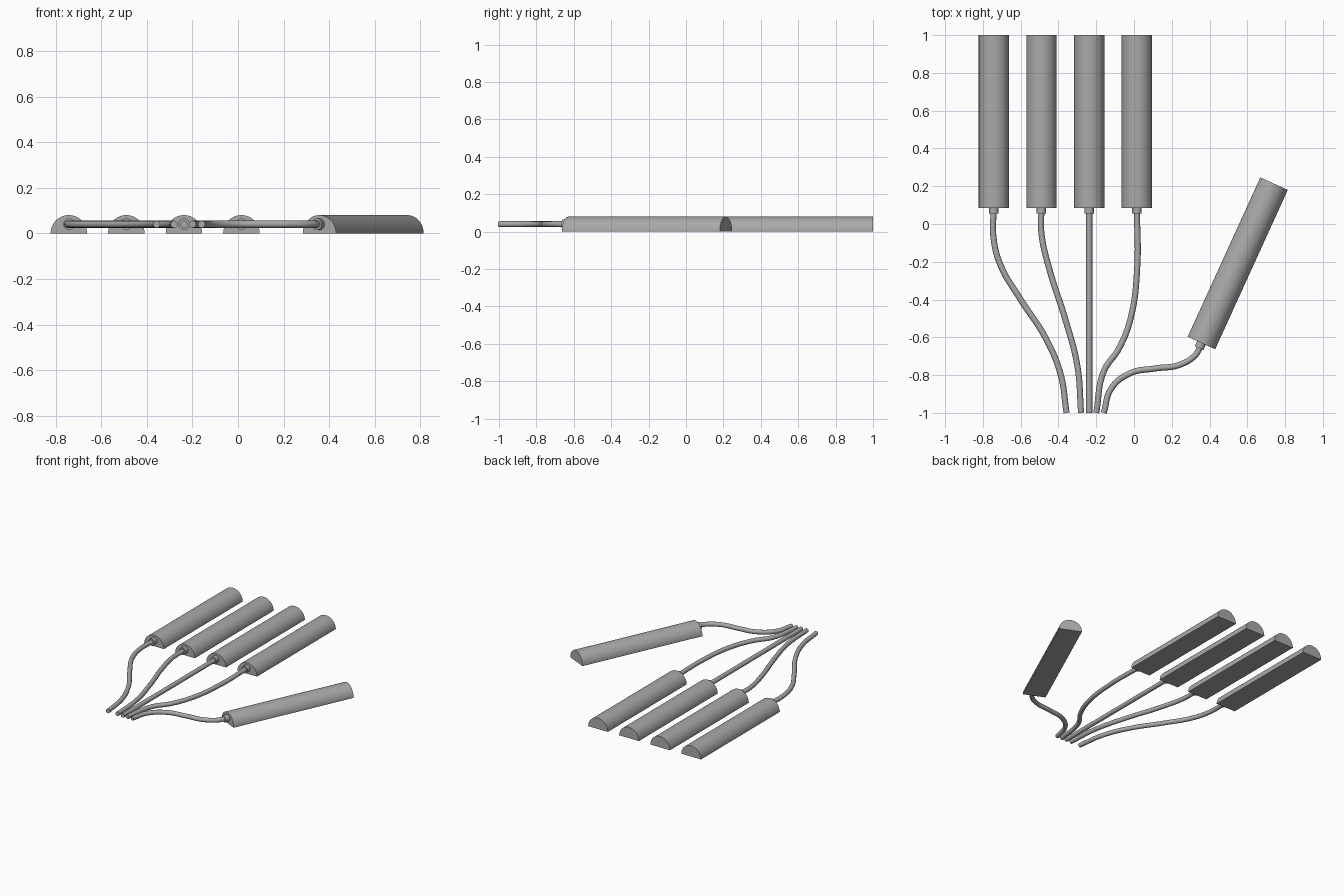
import bpy, bmesh
from math import pi, sin, cos, radians
from mathutils import Matrix, Vector

if "Cube" in bpy.data.objects:
    bpy.data.objects.remove(bpy.data.objects["Cube"])

grey = bpy.data.materials.new("matte grey")
grey.use_nodes = True
grey.diffuse_color = (0.4, 0.4, 0.4, 1)
grey.node_tree.nodes["Principled BSDF"].inputs["Base Color"].default_value = grey.diffuse_color

RADIUS = 0.08      # half-round bar
WIRE_Z = 0.04      # height of the wire centre line
WIRE_RADIUS = 0.016


def finish(obj):
    obj.data.materials.append(grey)
    bpy.ops.object.select_all(action="DESELECT")
    obj.select_set(True)
    bpy.context.view_layer.objects.active = obj
    if obj.type == "CURVE":
        bpy.ops.object.convert(target="MESH")
    bpy.ops.object.shade_smooth_by_angle(angle=radians(35))


def add_bar(name, base, length, angle):
    """Half-round bar lying flat, running along +y from its base."""
    bm = bmesh.new()
    arc = [bm.verts.new((RADIUS * cos(pi * i / 32), 0, RADIUS * sin(pi * i / 32))) for i in range(33)]
    face = bm.faces.new(arc)
    ext = bmesh.ops.extrude_face_region(bm, geom=[face])
    moved = [v for v in ext["geom"] if isinstance(v, bmesh.types.BMVert)]
    bmesh.ops.translate(bm, verts=moved, vec=(0, length, 0))
    bmesh.ops.recalc_face_normals(bm, faces=bm.faces)
    mesh = bpy.data.meshes.new(name)
    bm.to_mesh(mesh)
    bm.free()
    obj = bpy.data.objects.new(name, mesh)
    bpy.context.collection.objects.link(obj)
    obj.location = (*base, 0)
    obj.rotation_euler.z = angle
    finish(obj)


def add_collar(name, base, angle):
    """Short round sleeve where the wire enters the bar."""
    back = Matrix.Rotation(angle, 3, "Z") @ Vector((0, -0.01, 0))
    bpy.ops.mesh.primitive_cylinder_add(
        vertices=32, radius=0.025, depth=0.04,
        location=(base[0] + back.x, base[1] + back.y, WIRE_Z),
        rotation=(pi / 2, 0, angle))
    obj = bpy.context.object
    obj.name = name
    finish(obj)


def add_wire(name, points):
    curve = bpy.data.curves.new(name, "CURVE")
    curve.dimensions = "3D"
    curve.bevel_depth = WIRE_RADIUS
    curve.bevel_resolution = 4
    curve.resolution_u = 10
    curve.use_fill_caps = True
    spline = curve.splines.new("BEZIER")
    spline.bezier_points.add(len(points) - 1)
    for bp, (x, y) in zip(spline.bezier_points, points):
        bp.co = (x, y, WIRE_Z)
        bp.handle_left_type = bp.handle_right_type = "AUTO"
    obj = bpy.data.objects.new(name, curve)
    bpy.context.collection.objects.link(obj)
    finish(obj)


# name: bar base, bar length, bar angle, wire path after the base
fingers = {
    "little": ((-0.742, 0.085), 0.915, 0,
               [(-0.745, -0.06), (-0.71, -0.21), (-0.6, -0.4), (-0.47, -0.6), (-0.39, -0.79), (-0.357, -1)]),
    "ring": ((-0.49, 0.085), 0.915, 0,
             [(-0.49, -0.05), (-0.445, -0.25), (-0.365, -0.5), (-0.3, -0.75), (-0.28, -1)]),
    "middle": ((-0.237, 0.085), 0.915, 0, [(-0.237, -1)]),
    "index": ((0.015, 0.085), 0.915, 0,
              [(0.017, -0.23), (-0.018, -0.5), (-0.08, -0.66), (-0.16, -0.78), (-0.2, -1)]),
    "thumb": ((0.357, -0.63), 0.927, radians(-24.5),
              [(0.328, -0.69), (0.243, -0.745), (0.11, -0.765), (-0.02, -0.79), (-0.12, -0.87), (-0.16, -1)]),
}
for finger, (base, length, angle, path) in fingers.items():
    add_bar(finger + "_bar", base, length, angle)
    add_collar(finger + "_collar", base, angle)
    add_wire(finger + "_wire", [base] + path)
